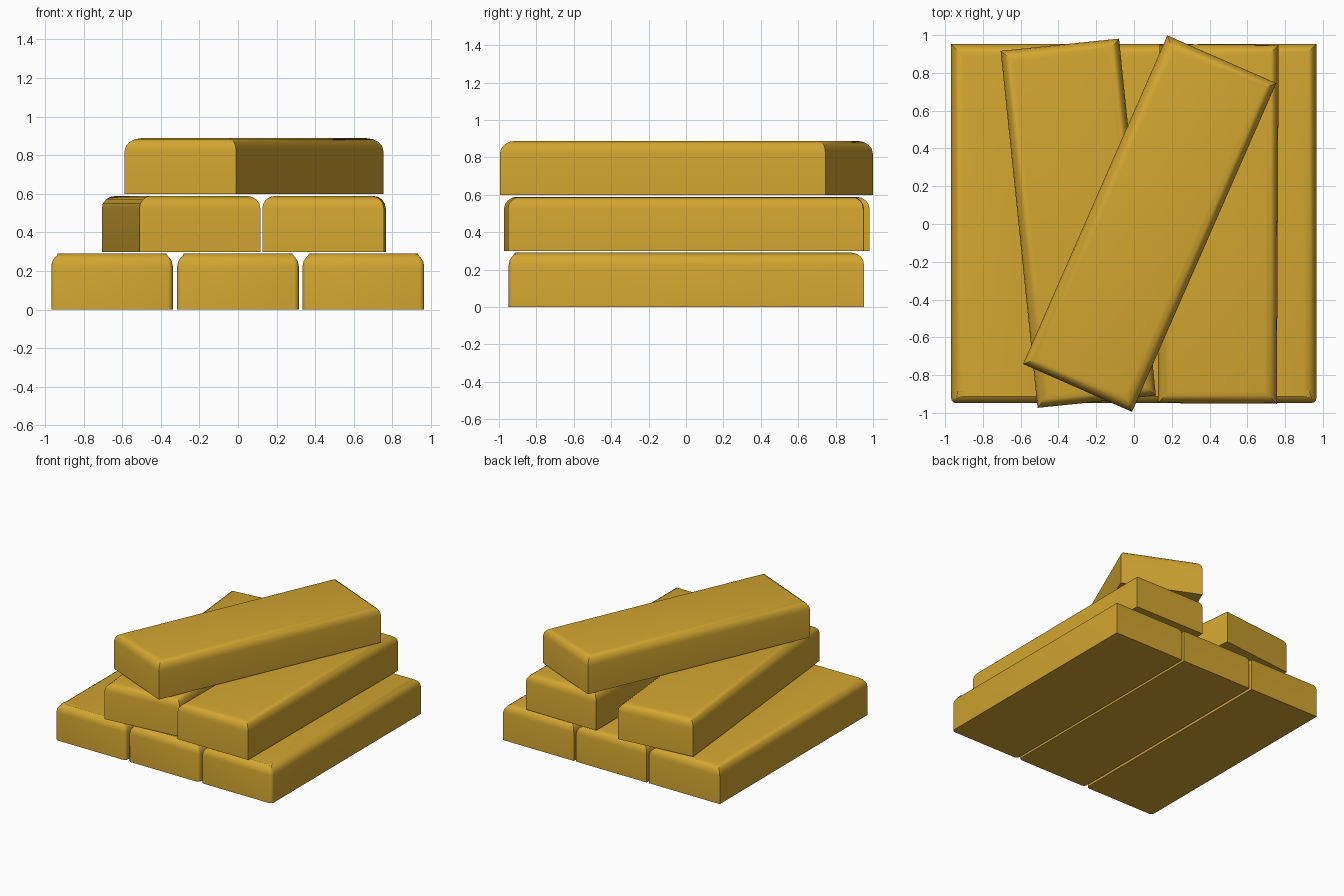
import bpy, bmesh
from math import radians
from mathutils import Matrix

if "Cube" in bpy.data.objects:
    bpy.data.objects.remove(bpy.data.objects["Cube"])

W, L, H = 0.63, 1.90, 0.29

gold = bpy.data.materials.new("gold")
gold.diffuse_color = (0.65, 0.38, 0.03, 1)
gold.use_nodes = True
gold.node_tree.nodes["Principled BSDF"].inputs["Base Color"].default_value = gold.diffuse_color


def bar(name, x, y, z, angle=0, soft_front=False):
    """Gold bar with a flat underside and rounded top edges."""
    bm = bmesh.new()
    bmesh.ops.create_cube(bm, size=1, matrix=Matrix.Diagonal((W, L, H, 1)))
    bmesh.ops.translate(bm, verts=bm.verts, vec=(0, 0, H / 2))
    # slightly eased upright corners at the front end
    if soft_front:
        uprights = [e for e in bm.edges if all(v.co.y < 0 for v in e.verts)
                    and abs(e.verts[0].co.z - e.verts[1].co.z) > 0.1]
        bmesh.ops.bevel(bm, geom=uprights, offset=0.025, segments=3,
                        profile=0.5, affect='EDGES')
    # rounded rim around the top
    rim = [e for e in bm.edges if all(v.co.z > H - 0.001 for v in e.verts)]
    bmesh.ops.bevel(bm, geom=rim, offset=0.065, segments=4,
                    profile=0.5, affect='EDGES', clamp_overlap=False)
    bmesh.ops.remove_doubles(bm, verts=bm.verts, dist=0.0005)
    bmesh.ops.recalc_face_normals(bm, faces=bm.faces)
    mesh = bpy.data.meshes.new(name)
    bm.to_mesh(mesh)
    bm.free()
    mesh.materials.append(gold)
    ob = bpy.data.objects.new(name, mesh)
    bpy.context.collection.objects.link(ob)
    ob.location = (x, y, z)
    ob.rotation_euler.z = radians(angle)
    bpy.ops.object.select_all(action='DESELECT')
    ob.select_set(True)
    bpy.context.view_layer.objects.active = ob
    bpy.ops.object.shade_smooth_by_angle(angle=radians(35))
    return ob


# bottom row of three
for side, x in (("left", -0.653), ("middle", 0), ("right", 0.65)):
    bar("bottom_bar_" + side, x, 0.002, 0, soft_front=True)

# second row of two, one askew
bar("second_bar_left", -0.295, 0.004, 0.299, 5.9)
bar("second_bar_right", 0.446, 0, 0.299, -0.3)

# single bar across the top
bar("top_bar", 0.083, 0.002, 0.598, -23.7)
